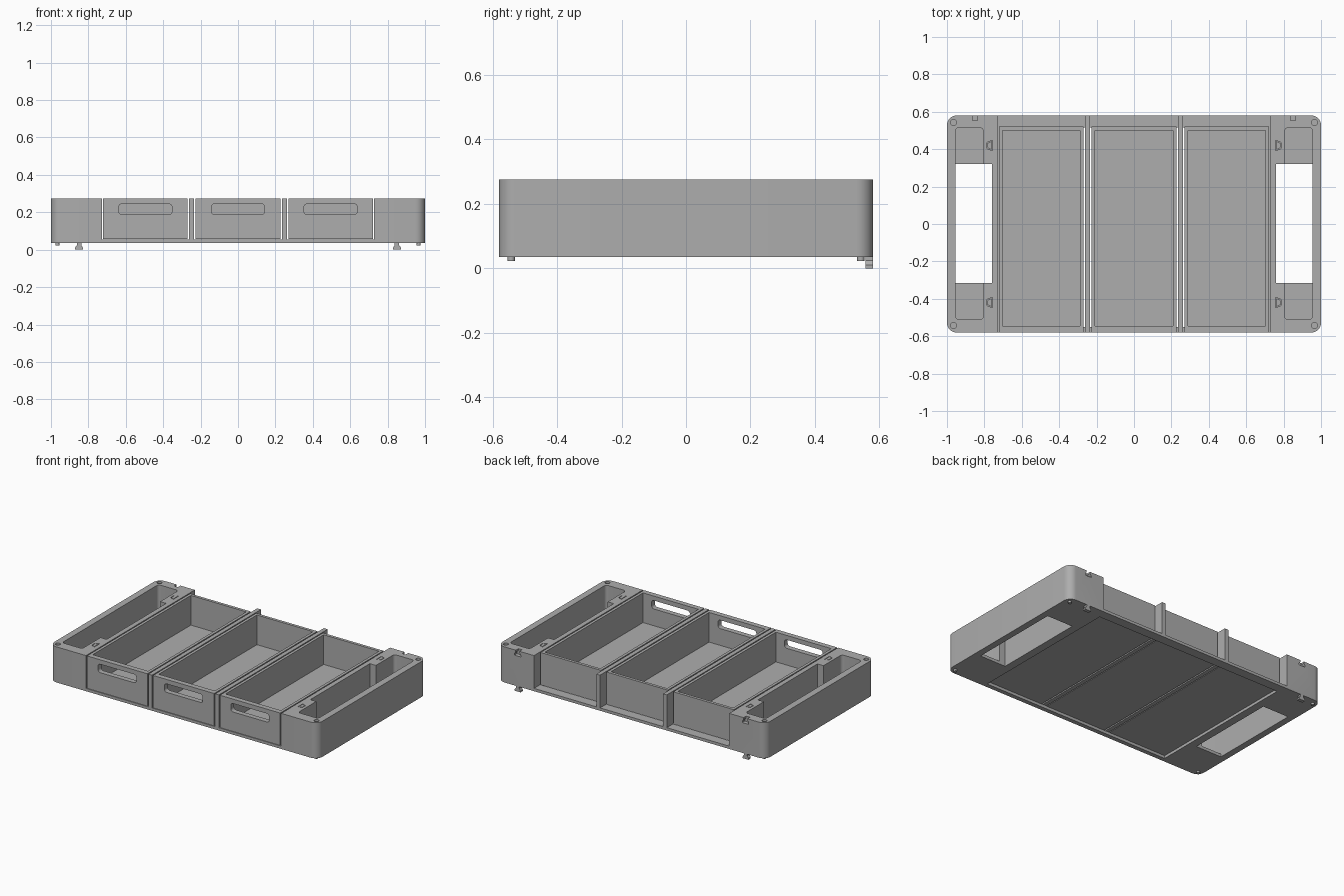
import bpy, bmesh, math
from mathutils import Vector

old = bpy.data.objects.get("Cube")
if old:
    bpy.data.objects.remove(old, do_unlink=True)

grey = bpy.data.materials.new("plain_grey")
grey.use_nodes = True
COLOUR = (0.42, 0.42, 0.42, 1)
grey.diffuse_color = COLOUR
grey.node_tree.nodes["Principled BSDF"].inputs["Base Color"].default_value = COLOUR

BASE, RAIL, TOP = 0.035, 0.055, 0.275   # underside, rail top, rim
HALF_Y = 0.58


def prism(name, points, low, high, axis="z"):
    """Extrude a 2D outline along z, or an x-z outline along y."""
    bm = bmesh.new()
    place = (lambda a, b, h: (a, b, h)) if axis == "z" else (lambda a, b, h: (a, h, b))
    face = bm.faces.new([bm.verts.new(place(a, b, low)) for a, b in points])
    ext = bmesh.ops.extrude_face_region(bm, geom=[face])
    verts = [g for g in ext["geom"] if isinstance(g, bmesh.types.BMVert)]
    move = Vector(place(0, 0, high - low))
    bmesh.ops.translate(bm, verts=verts, vec=move)
    bmesh.ops.recalc_face_normals(bm, faces=bm.faces)
    mesh = bpy.data.meshes.new(name)
    bm.to_mesh(mesh)
    bm.free()
    mesh.materials.append(grey)
    ob = bpy.data.objects.new(name, mesh)
    bpy.context.collection.objects.link(ob)
    return ob


def rect(x0, x1, y0, y1, r=0.0, steps=8):
    """Rectangle outline with optional rounded corners."""
    if not r:
        return [(x0, y0), (x1, y0), (x1, y1), (x0, y1)]
    centres = [(x1 - r, y1 - r), (x0 + r, y1 - r), (x0 + r, y0 + r), (x1 - r, y0 + r)]
    return [(cx + r * math.cos(math.pi / 2 * (q + i / steps)),
             cy + r * math.sin(math.pi / 2 * (q + i / steps)))
            for q, (cx, cy) in enumerate(centres) for i in range(steps + 1)]


def disc(x, y, r, n=20):
    return [(x + r * math.cos(math.tau * i / n), y + r * math.sin(math.tau * i / n))
            for i in range(n)]


def cut(target, cutters):
    """Subtract the cutters for good and remove them."""
    for c in cutters:
        c.hide_render = True
        mod = target.modifiers.new("cut", "BOOLEAN")
        mod.operation, mod.solver, mod.object = "DIFFERENCE", "EXACT", c
    graph = bpy.context.evaluated_depsgraph_get()
    mesh = bpy.data.meshes.new_from_object(target.evaluated_get(graph))
    target.modifiers.clear()
    target.data = mesh
    for c in cutters:
        bpy.data.objects.remove(c, do_unlink=True)


def dovetail(s, t, shrink=0.0):
    """Wedge outline for the joint beside an end opening."""
    near, far = s * (0.757 + shrink), s * (0.786 - shrink)
    y = t * 0.42
    return [(near, y - 0.028 + shrink), (far, y - 0.016 + shrink),
            (far, y + 0.016 - shrink), (near, y + 0.028 - shrink)]


def key_shape(x, low, high, grow=0.0):
    """Hanging key outline: wide foot and narrow neck."""
    mid = low + 0.018
    foot, neck = 0.022 + grow, 0.012 + grow
    return [(x - foot, low), (x + foot, low), (x + foot, low + 0.01), (x + neck, mid + 0.006),
            (x + neck, high), (x - neck, high), (x - neck, mid + 0.006), (x - foot, low + 0.01)]


# Outer frame with three bays, end pockets and a recessed underside
frame = prism("outer_frame", rect(-1, 1, -HALF_Y, HALF_Y, 0.052), BASE, TOP)
cutters = [prism("recess_cutter", rect(-0.705, 0.705, -0.55, 0.515), 0.0, RAIL)]
for x0, x1 in ((-0.728, -0.263), (-0.235, 0.235), (0.263, 0.728)):
    cutters.append(prism("bay_cutter", rect(x0, x1, -0.7, 0.7), RAIL - 0.001, 0.4))
for s in (-1, 1):
    pocket = rect(*sorted((s * 0.955, s * 0.805)), -0.51, 0.515, 0.02)
    opening = rect(*sorted((s * 0.955, s * 0.76)), -0.315, 0.32)
    cutters.append(prism("pocket_cutter", pocket, RAIL, 0.4))
    cutters.append(prism("opening_cutter", opening, -0.1, 0.41))
    cutters.append(prism("key_slot_cutter", key_shape(s * 0.85, 0.239, 0.3, 0.002),
                         0.553, 0.7, "y"))
    for t in (-1, 1):
        cutters.append(prism("pin_hole_cutter", disc(s * 0.965, t * 0.542, 0.016), 0.255, 0.4))
        cutters.append(prism("joint_cutter", dovetail(s, t), 0.06, 0.4))
cut(frame, cutters)

# Joint keys, hanging keys and corner pins
for s, side in ((-1, "right"), (1, "left")):
    prism(f"hanging_key_{side}", key_shape(s * 0.85, 0.0, 0.037), 0.556, HALF_Y, "y")
    for t, end in ((-1, "front"), (1, "back")):
        prism(f"joint_key_{end}_{side}", dovetail(s, t, 0.004), 0.055, TOP)
        prism(f"corner_pin_{end}_{side}", disc(s * 0.965, t * 0.542, 0.011), 0.022, 0.037)

# Three open drawers with a rounded hand slot in each front
for name, x0, x1 in (("right", -0.721, -0.27), ("middle", -0.228, 0.228), ("left", 0.27, 0.721)):
    drawer = prism(f"drawer_{name}", rect(x0, x1, -HALF_Y, 0.52), RAIL + 0.002, TOP)
    mid = (x0 + x1) / 2
    cut(drawer, [
        prism("drawer_cutter", rect(x0 + 0.019, x1 - 0.019, -0.545, 0.5), RAIL + 0.02, 0.4),
        prism("hand_slot_cutter", rect(mid - 0.143, mid + 0.143, 0.188, 0.245, 0.018),
              -0.7, -0.5, "y")])

# Smooth the rounded parts while keeping edges sharp
bpy.ops.object.select_all(action="DESELECT")
for ob in bpy.context.scene.objects:
    if ob.type == "MESH" and grey.name in ob.data.materials:
        ob.select_set(True)
        bpy.context.view_layer.objects.active = ob
bpy.ops.object.shade_smooth_by_angle(angle=math.radians(30))
